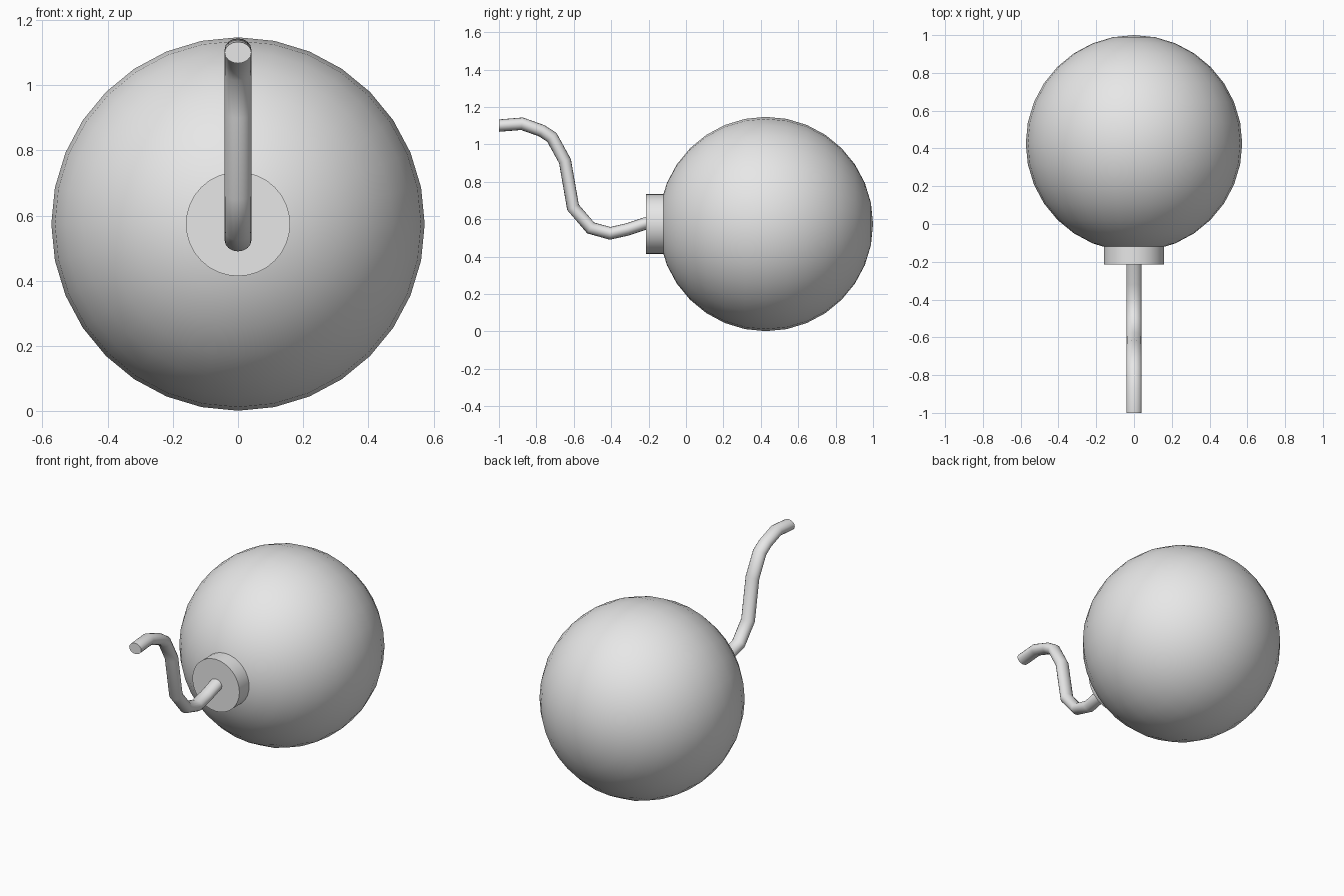
import bpy
import bmesh
import math
from mathutils import Matrix, Vector

cube = bpy.data.objects.get("Cube")
if cube:
    bpy.data.objects.remove(cube, do_unlink=True)

# Single grey material
grey = bpy.data.materials.new("light_grey")
grey.use_nodes = True
grey.diffuse_color = (0.8, 0.8, 0.8, 1)
bsdf = next(n for n in grey.node_tree.nodes if n.type == 'BSDF_PRINCIPLED')
bsdf.inputs["Base Color"].default_value = (0.8, 0.8, 0.8, 1)
bsdf.inputs["Roughness"].default_value = 0.6

CENTRE_Y, CENTRE_Z, RADIUS = 0.427, 0.574, 0.573
TURN = Matrix.Rotation(math.radians(90), 4, 'X')   # local z axis onto y


def add_part(name, bm):
    """Turn a bmesh into a smooth object that keeps its sharp edges."""
    bmesh.ops.recalc_face_normals(bm, faces=bm.faces)
    mesh = bpy.data.meshes.new(name)
    bm.to_mesh(mesh)
    bm.free()
    mesh.materials.append(grey)
    obj = bpy.data.objects.new(name, mesh)
    bpy.context.collection.objects.link(obj)
    bpy.ops.object.select_all(action='DESELECT')
    obj.select_set(True)
    bpy.context.view_layer.objects.active = obj
    bpy.ops.object.shade_smooth_by_angle(angle=math.radians(55))
    return obj


# Round body, poles along y
bm = bmesh.new()
bmesh.ops.create_uvsphere(
    bm, u_segments=32, v_segments=16, radius=RADIUS,
    matrix=Matrix.Translation((0, CENTRE_Y, CENTRE_Z)) @ TURN)
add_part("round_body", bm)

# Short collar on the front
front, back = -0.215, -0.08
bm = bmesh.new()
bmesh.ops.create_cone(
    bm, cap_ends=True, segments=32, radius1=0.16, radius2=0.16,
    depth=back - front,
    matrix=Matrix.Translation((0, (front + back) / 2, CENTRE_Z)) @ TURN)
add_part("collar", bm)

# Bent fuse: slightly flattened tube swept along a path in the yz plane
path = [(-1.0, 1.10), (-0.877, 1.11), (-0.77, 1.072), (-0.717, 1.037),
        (-0.647, 0.91), (-0.604, 0.663), (-0.51, 0.553), (-0.406, 0.524),
        (-0.313, 0.545), (-0.17, 0.593)]
points = [Vector(p) for p in path]
SIDES, HALF_WIDTH, HALF_HEIGHT = 16, 0.041, 0.033
bm = bmesh.new()
rings = []
for i, p in enumerate(points):
    d_in = (p - points[max(i - 1, 0)]).normalized()
    d_out = (points[min(i + 1, len(points) - 1)] - p).normalized()
    if i == 0:
        tangent, mitre = Vector((1, 0)), 1.0     # upright cut at the tip
    else:
        tangent = (d_in + d_out).normalized()
        mitre = 1 / max(tangent.dot(d_in), 0.7)
    normal = Vector((-tangent.y, tangent.x)) * HALF_HEIGHT * mitre
    ring = []
    for k in range(SIDES):
        a = 2 * math.pi * k / SIDES
        q = p + normal * math.sin(a)
        ring.append(bm.verts.new((HALF_WIDTH * math.cos(a), q.x, q.y)))
    rings.append(ring)
for r0, r1 in zip(rings, rings[1:]):
    for k in range(SIDES):
        n = (k + 1) % SIDES
        bm.faces.new((r0[k], r0[n], r1[n], r1[k]))
bm.faces.new(rings[0])
bm.faces.new(rings[-1])
add_part("fuse", bm)
